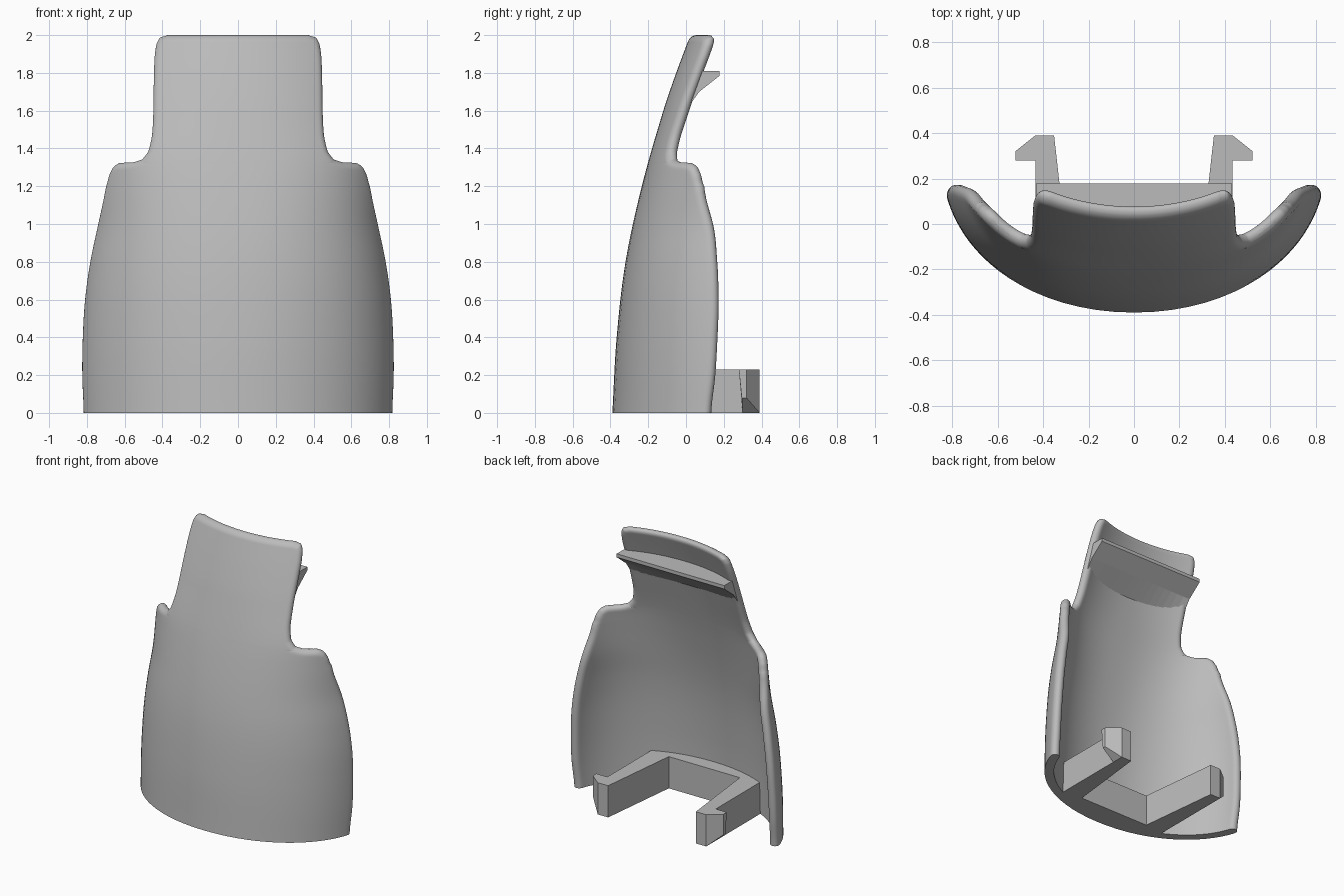
import bpy, bmesh
from math import sin, asin, sqrt, pi
from mathutils import Vector, kdtree

if "Cube" in bpy.data.objects:
    bpy.data.objects.remove(bpy.data.objects["Cube"])

grey = bpy.data.materials.new("light grey")
grey.use_nodes = True
colour = (0.5, 0.5, 0.5, 1)
grey.diffuse_color = colour
grey.node_tree.nodes["Principled BSDF"].inputs["Base Color"].default_value = colour

DEPTH, THICK, ROUND = 0.65, 0.064, 0.036
# outer skin: centre line (z, y), half width of its oval (z, a) and squareness (z, power)
SPINE = [(0, -.39), (.4, -.367), (.8, -.32), (1.2, -.234), (1.6, -.12), (1.8, -.052), (2, .023)]
GIRTH = [(0, .8415), (.2, .845), (.4, .8415), (.6, .831), (.8, .810), (1, .785), (1.2, .787),
         (1.35, .80), (1.6, .82), (2, .84)]
POWER = [(0, 2.05), (.4, 2.09), (.8, 2.21), (1.2, 2.38), (1.35, 2.4), (1.6, 2.2), (2, 2.02)]
# right half of the outline (x, z), bottom to top
OUTLINE = [(.825, 0), (.832, .2), (.829, .4), (.817, .6), (.79, .8), (.75, 1), (.712, 1.2),
           (.695, 1.262), (.676, 1.302), (.645, 1.323), (.57, 1.327), (.52, 1.342), (.486, 1.385),
           (.466, 1.47), (.459, 1.6), (.457, 1.75), (.453, 1.88), (.443, 1.95), (.424, 1.987), (.385, 2)]


def smooth(table, z):
    """Cubic interpolation through a table of (z, value)."""
    n = len(table)

    def slope(i):
        (z0, v0), (z1, v1) = table[max(i - 1, 0)], table[min(i + 1, n - 1)]
        return (v1 - v0) / (z1 - z0)
    i = max(k for k in range(n - 1) if z >= table[k][0] or k == 0)
    (z0, v0), (z1, v1) = table[i], table[i + 1]
    h = z1 - z0
    t = (z - z0) / h
    return ((2*t**3 - 3*t*t + 1) * v0 + (t**3 - 2*t*t + t) * h * slope(i)
            + (3*t*t - 2*t**3) * v1 + (t**3 - t*t) * h * slope(i + 1))


def skin(x, z):
    """Point on the outer skin and its level outward normal."""
    a, p = smooth(GIRTH, z), smooth(POWER, z)
    s = abs(x) / a
    v = (1 - s ** p) ** (1 / p)
    normal = Vector((s ** (p - 1) / a * (1 if x > 0 else -1), -v ** (p - 1) / DEPTH, 0))
    return Vector((x, smooth(SPINE, z) + DEPTH * (1 - v), z)), normal.normalized()


def finish(bm, name, rounded=False):
    bmesh.ops.recalc_face_normals(bm, faces=bm.faces)
    mesh = bpy.data.meshes.new(name)
    bm.to_mesh(mesh)
    bm.free()
    mesh.materials.append(grey)
    ob = bpy.data.objects.new(name, mesh)
    bpy.context.collection.objects.link(ob)
    if rounded:
        bpy.ops.object.select_all(action='DESELECT')
        ob.select_set(True)
        bpy.context.view_layer.objects.active = ob
        bpy.ops.object.shade_smooth_by_angle(angle=0.9)


def loft(bm, loops):
    """Join closed loops of points into a capped solid."""
    rings = [[bm.verts.new(p) for p in loop] for loop in loops]
    n = len(rings[0])
    for r, s in zip(rings, rings[1:]):
        for i in range(n):
            j = (i + 1) % n
            bm.faces.new((r[i], r[j], s[j], s[i]))
    bm.faces.new(rings[0])
    bm.faces.new(rings[-1])


# --- curved shell with a rounded rim ---
STEPS, HALF = 6, 24
rows = []
pts = [Vector(p) for p in OUTLINE]
for i in range(len(pts) - 1):
    p0, p1, p2, p3 = pts[max(i-1, 0)], pts[i], pts[i+1], pts[min(i+2, len(pts)-1)]
    for k in range(STEPS):
        t = k / STEPS
        z = p1.y + (p2.y - p1.y) * t
        x = 0.5 * (2*p1 + (p2-p0)*t + (2*p0-5*p1+4*p2-p3)*t*t + (3*p1-p0-3*p2+p3)*t**3).x
        rows.append((x, z))
rows.append(OUTLINE[-1])

grid = []
for w, z in rows:
    a = smooth(GIRTH, z)
    end = asin(min(w / a, 0.998))
    line = []
    for c in range(-HALF, HALF + 1):
        t = end * (1 - (1 - abs(c) / HALF) ** 1.8)
        line.append(skin(a * sin(t) * (1 if c > 0 else -1), z))
    grid.append(line)

rim = [grid[-1][-1][0]]
edges = [[line[0][0] for line in grid], [line[-1][0] for line in grid], [p for p, _ in grid[-1]]]
for edge in edges:
    for pa, pb in zip(edge, edge[1:]):
        rim += [pa.lerp(pb, f / 8) for f in range(8)]
    rim.append(edge[-1])
tree = kdtree.KDTree(len(rim))
for i, p in enumerate(rim):
    tree.insert(p, i)
tree.balance()

bm = bmesh.new()
layers = [[], []]
for line in grid:
    for layer in layers:
        layer.append([])
    for p, normal in line:
        d = min(tree.find(p)[2] / ROUND, 1)
        inset = THICK / 2 * (1 - sqrt(max(0, 1 - (1 - d) ** 2)))
        layers[0][-1].append(bm.verts.new(p - normal * inset))
        layers[1][-1].append(bm.verts.new(p - normal * (THICK - inset)))
for layer in layers:
    for r, s in zip(layer, layer[1:]):
        for i in range(2 * HALF):
            bm.faces.new((r[i], r[i+1], s[i+1], s[i]))
out, inn = layers[0][0], layers[1][0]
for i in range(2 * HALF):
    bm.faces.new((out[i], out[i+1], inn[i+1], inn[i]))
bmesh.ops.remove_doubles(bm, verts=bm.verts, dist=0.0002)
finish(bm, "curved_shell", True)

# --- U-shaped clip at the foot ---
half = [(.2, -.335), (.435, -.265), (.435, .39), (.352, .39), (.285, -.21)]
plan = [(0, -.355)] + half + [(-x, y) for x, y in reversed(half)]
bm = bmesh.new()
loft(bm, [[(x, y, z) for x, y in plan] for z in (0, .23)])
finish(bm, "foot_clip")

# --- barbed hooks on the clip arms ---
for side, name in ((1, "left_hook"), (-1, "right_hook")):
    low = [(.435, .30, 0), (.523, .295, .08), (.523, .32, .08), (.435, .39, 0)]
    top = [(.435, .28, .23), (.523, .28, .23), (.523, .32, .23), (.435, .39, .23)]
    bm = bmesh.new()
    loft(bm, [[(side * x, y, z) for x, y, z in ring] for ring in (low, top)])
    finish(bm, name)

# --- ledge behind the top, following the shell ---
bm = bmesh.new()
stations = []
for i in range(-8, 9):
    x = .432 * i / 8
    upper, lower = skin(x, 1.81)[0].y + .03, skin(x, 1.57)[0].y + .03
    stations.append([(x, upper, 1.81), (x, .178, 1.81), (x, .178, 1.785),
                     (x, .07, 1.70), (x, lower, 1.57)])
loft(bm, stations)
finish(bm, "top_ledge")
